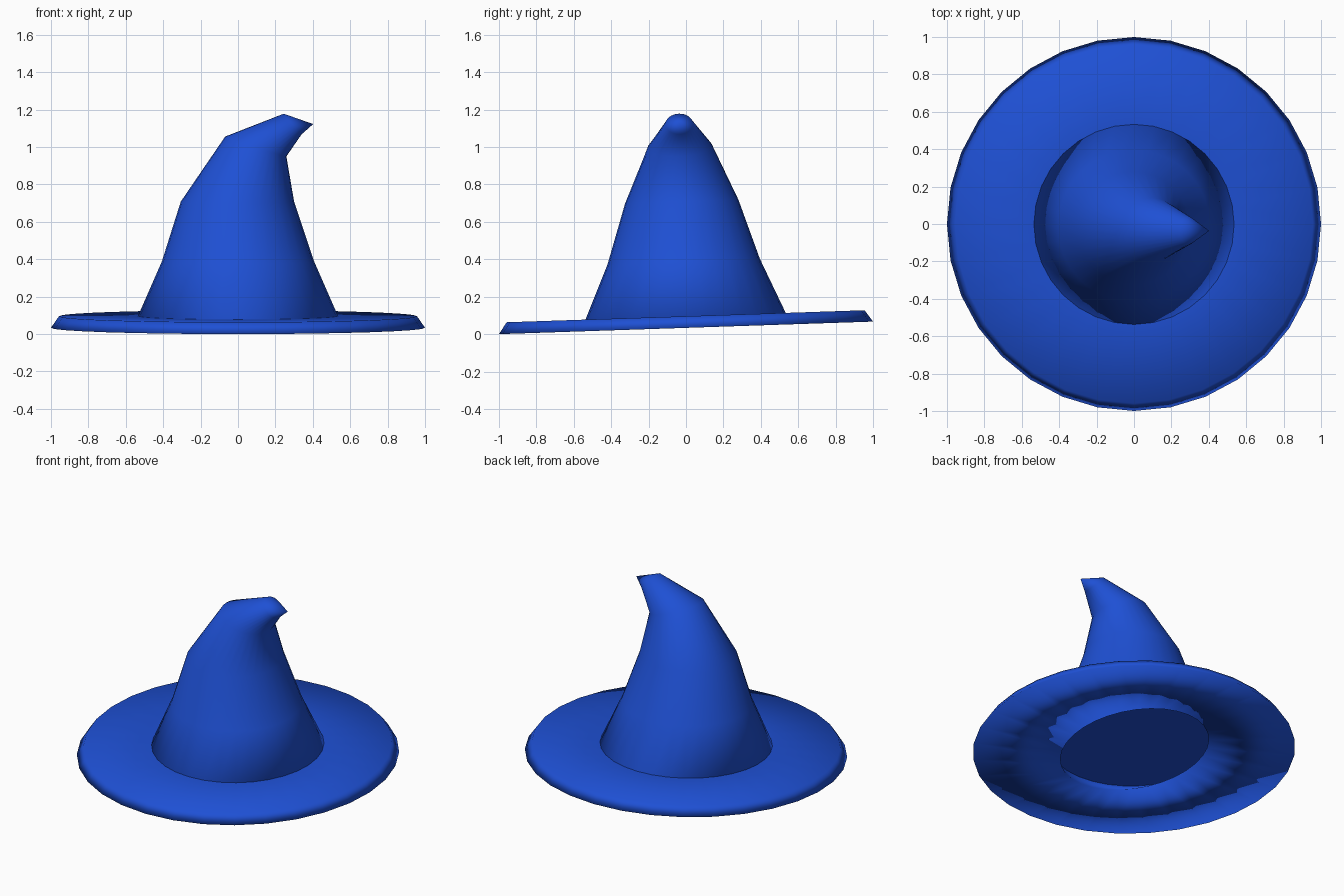
import bpy, bmesh, math
from mathutils import Matrix, Vector

if "Cube" in bpy.data.objects:
    bpy.data.objects.remove(bpy.data.objects["Cube"])

SIDES = 32

blue = bpy.data.materials.new("royal blue")
blue.diffuse_color = (0.013, 0.08, 0.66, 1)
blue.use_nodes = True
blue.node_tree.nodes["Principled BSDF"].inputs["Base Color"].default_value = blue.diffuse_color

# whole hat leans slightly about the x axis
LEAN = Matrix.Translation((0, 0, 0.0335)) @ Matrix.Rotation(math.radians(1.92), 4, 'X')

# oval head opening: x radius, y radius, y offset
HEAD = (0.415, 0.518, 0.005)


def ring(bm, x, z, rx, tilt=0.0, ry=None, y=0.0):
    """Circle or oval of vertices centred at (x, y, z), tipped about y by tilt degrees."""
    ry = rx if ry is None else ry
    rot = Matrix.Rotation(math.radians(tilt), 3, 'Y')
    verts = []
    for i in range(SIDES):
        a = 2 * math.pi * i / SIDES
        p = rot @ Vector((rx * math.cos(a), ry * math.sin(a), 0))
        verts.append(bm.verts.new(p + Vector((x, y, z))))
    return verts


def bridge(bm, lower, upper):
    for i in range(SIDES):
        j = (i + 1) % SIDES
        bm.faces.new((lower[i], lower[j], upper[j], upper[i]))


def fan(bm, loop, point):
    centre = bm.verts.new(point)
    for i in range(SIDES):
        bm.faces.new((loop[i], loop[(i + 1) % SIDES], centre))


def finish(bm, name):
    bmesh.ops.recalc_face_normals(bm, faces=bm.faces)
    for f in bm.faces:
        f.smooth = True
    bm.transform(LEAN)
    mesh = bpy.data.meshes.new(name)
    bm.to_mesh(mesh)
    bm.free()
    mesh.materials.append(blue)
    obj = bpy.data.objects.new(name, mesh)
    bpy.context.collection.objects.link(obj)


# brim: disc with a sloped edge and a shallow oval recess underneath
bm = bmesh.new()
wall = ring(bm, 0, 0.058, 0.53)
opening = ring(bm, 0, 0, HEAD[0], 0, HEAD[1], HEAD[2])
rim = ring(bm, 0, 0, 1.0)
edge = ring(bm, 0, 0.062, 0.957)
for low, high in ((wall, opening), (opening, rim), (rim, edge)):
    bridge(bm, low, high)
# the seam ring keeps the flat top evenly shaded
seam = ring(bm, 0, 0.062, 0.53)
bridge(bm, edge, seam)
fan(bm, seam, (0, 0, 0.062))
finish(bm, "brim")

# crown: tapering tube with a tucked-in base, bending over to a pointed tip
bm = bmesh.new()
loops = [ring(bm, 0, 0.03, 0.482, 0, 0.534, HEAD[2])] + [ring(bm, *args) for args in (
    (0.0, 0.058, 0.537),
    (0.0, 0.355, 0.407),
    (-0.003, 0.675, 0.303),
    (0.095, 0.97, 0.172, 18),
    (0.292, 1.09, 0.073, 49))]
for low, high in zip(loops, loops[1:]):
    bridge(bm, low, high)
fan(bm, loops[-1], (0.402, 0, 1.09))
finish(bm, "crown")
